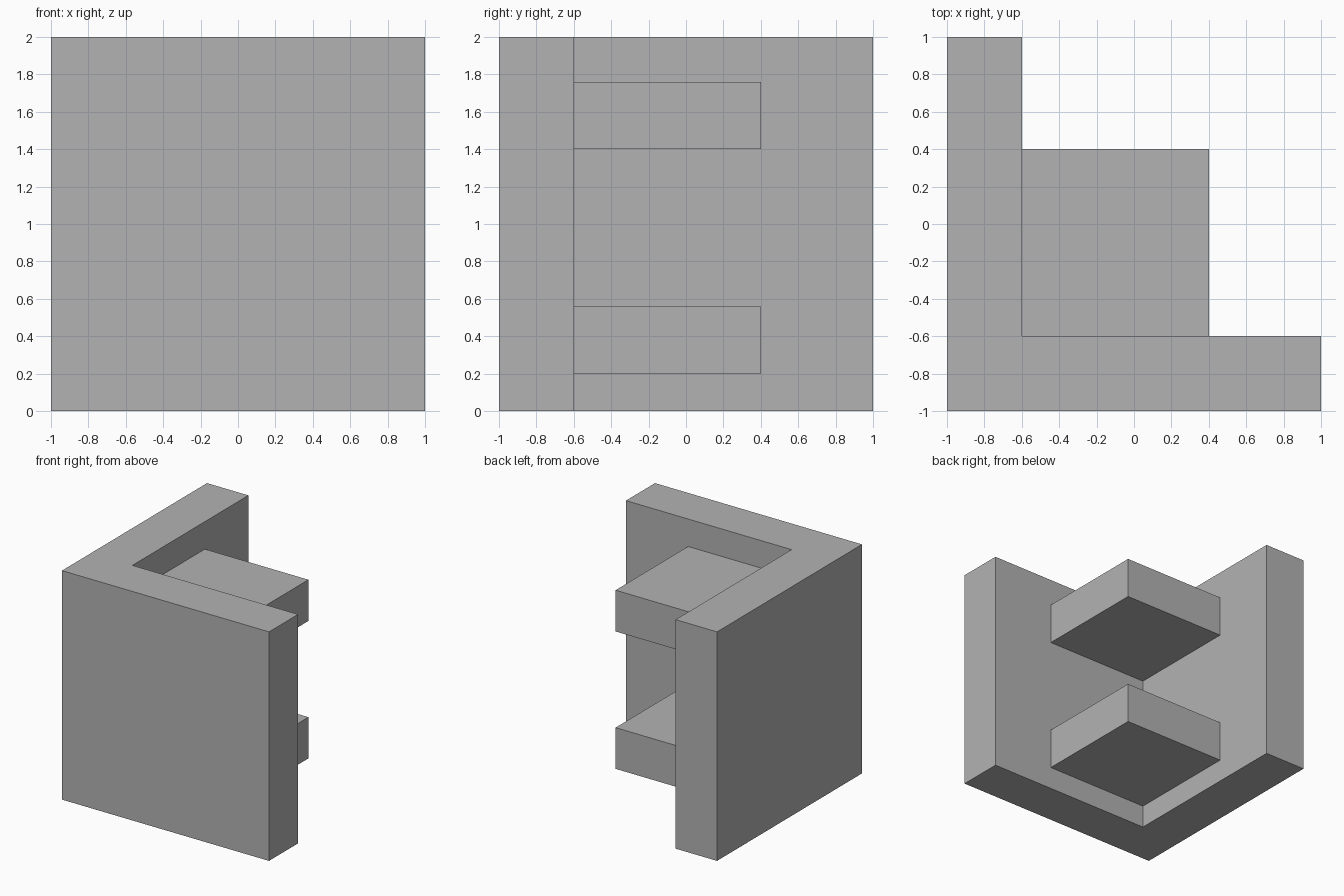
import bpy
import bmesh

cube = bpy.data.objects.get("Cube")
if cube:
    bpy.data.objects.remove(cube, do_unlink=True)

# Single flat grey
grey = bpy.data.materials.new("plain_grey")
grey.use_nodes = True
COLOUR = (0.45, 0.45, 0.45, 1)
grey.diffuse_color = COLOUR
grey.node_tree.nodes["Principled BSDF"].inputs["Base Color"].default_value = COLOUR


def prism(name, outline, bottom, top):
    """Extrude a counter-clockwise plan outline from bottom to top."""
    bm = bmesh.new()
    base = bm.faces.new([bm.verts.new((x, y, bottom)) for x, y in outline])
    result = bmesh.ops.extrude_face_region(bm, geom=[base], use_keep_orig=True)
    raised = [v for v in result["geom"] if isinstance(v, bmesh.types.BMVert)]
    bmesh.ops.translate(bm, verts=raised, vec=(0, 0, top - bottom))
    bmesh.ops.recalc_face_normals(bm, faces=bm.faces)
    mesh = bpy.data.meshes.new(name)
    bm.to_mesh(mesh)
    bm.free()
    mesh.materials.append(grey)
    obj = bpy.data.objects.new(name, mesh)
    bpy.context.collection.objects.link(obj)
    return obj


INNER = -0.6   # inside faces of both walls
REACH = 0.4    # outer edge of the shelves

# Two thick walls meeting in an L-shaped corner
prism("corner_walls",
      [(-1, -1), (1, -1), (1, INNER), (INNER, INNER), (INNER, 1), (-1, 1)], 0, 2)

# Two square shelves set into the corner
shelf_plan = [(INNER, INNER), (REACH, INNER), (REACH, REACH), (INNER, REACH)]
for name, bottom in (("lower_shelf", 0.2), ("upper_shelf", 1.4)):
    prism(name, shelf_plan, bottom, bottom + 0.36)
